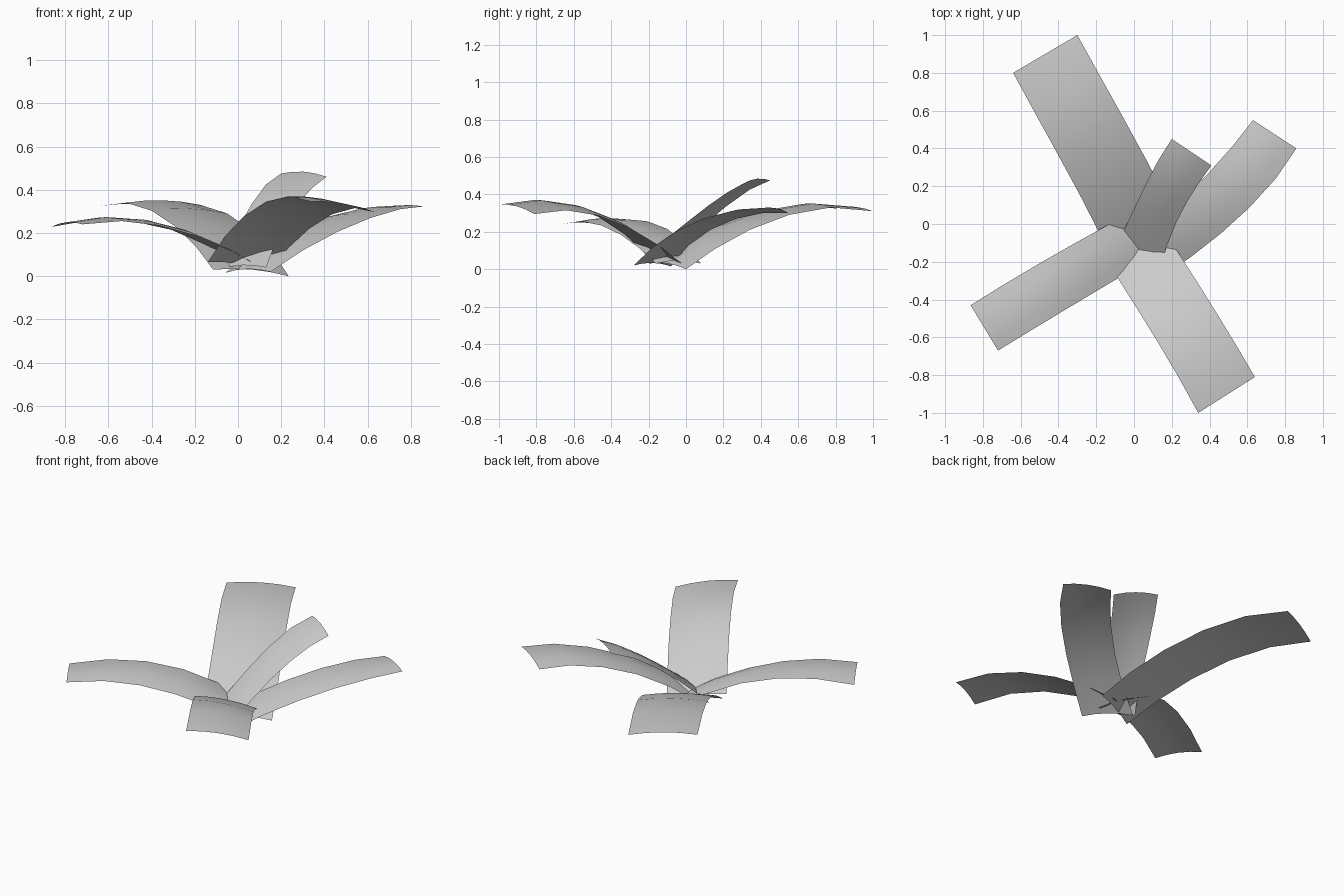
import bpy
import bmesh
from mathutils import Vector

cube = bpy.data.objects.get("Cube")
if cube:
    bpy.data.objects.remove(cube, do_unlink=True)

grey = bpy.data.materials.new("leaf_grey")
grey.use_nodes = True
grey.diffuse_color = (0.6, 0.6, 0.6, 1)
grey.node_tree.nodes["Principled BSDF"].inputs["Base Color"].default_value = (0.6, 0.6, 0.6, 1)

KNOTS = (0.0, 0.4, 0.8, 1.0)   # where the four edge points sit along a leaf
SEGMENTS = 5
COLUMNS = 4


def along(points, t):
    """Smooth cubic through four points."""
    result = Vector((0, 0, 0))
    for i, p in enumerate(points):
        w = 1.0
        for j, k in enumerate(KNOTS):
            if j != i:
                w *= (t - k) / (KNOTS[i] - k)
        result += w * Vector(p)
    return result


def leaf(name, left, right, arch=0.016):
    """Thin curved strip between two edges, gently arched across its width."""
    bm = bmesh.new()
    rows = []
    for s in range(SEGMENTS + 1):
        t = s / SEGMENTS
        a, b = along(left, t), along(right, t)
        row = []
        for c in range(COLUMNS + 1):
            u = c / COLUMNS
            p = a.lerp(b, u)
            p.z += arch * 4 * u * (1 - u)
            row.append(bm.verts.new(p))
        rows.append(row)
    for r0, r1 in zip(rows, rows[1:]):
        for c in range(COLUMNS):
            bm.faces.new((r0[c], r0[c + 1], r1[c + 1], r1[c])).smooth = True
    # top side faces up
    bm.normal_update()
    if sum(f.normal.z for f in bm.faces) < 0:
        bmesh.ops.reverse_faces(bm, faces=bm.faces[:])
    mesh = bpy.data.meshes.new(name)
    bm.to_mesh(mesh)
    bm.free()
    mesh.materials.append(grey)
    bpy.context.collection.objects.link(bpy.data.objects.new(name, mesh))


# Edges run from the base of the plant to the leaf tip
leaf("back_right_leaf",
     [(-.115, -.20, .03), (-.29, .16, .23), (-.52, .58, .34), (-.64, .80, .325)],
     [(.235, 0, 0), (.065, .34, .21), (-.175, .775, .33), (-.30, 1.0, .31)])
leaf("back_left_leaf",
     [(-.06, -.08, .015), (.25, .13, .21), (.52, .41, .30), (.63, .55, .30)],
     [(.15, -.28, .02), (.46, -.05, .205), (.75, .24, .31), (.86, .40, .323)])
leaf("front_left_leaf",
     [(-.14, -.20, .065), (.03, -.47, .28), (.235, -.81, .37), (.34, -1.0, .345)],
     [(.14, -.01, .02), (.33, -.30, .22), (.54, -.64, .315), (.64, -.81, .295)])
leaf("front_right_leaf",
     [(.02, .08, .03), (-.31, -.10, .215), (-.68, -.315, .26), (-.865, -.43, .228)],
     [(.13, -.16, .03), (-.19, -.35, .185), (-.54, -.56, .255), (-.72, -.67, .24)])
leaf("short_upright_leaf",
     [(-.09, -.10, .03), (0, .08, .22), (.13, .34, .425), (.20, .45, .475)],
     [(.13, -.26, .04), (.225, .01, .255), (.345, .22, .41), (.41, .31, .46)])
